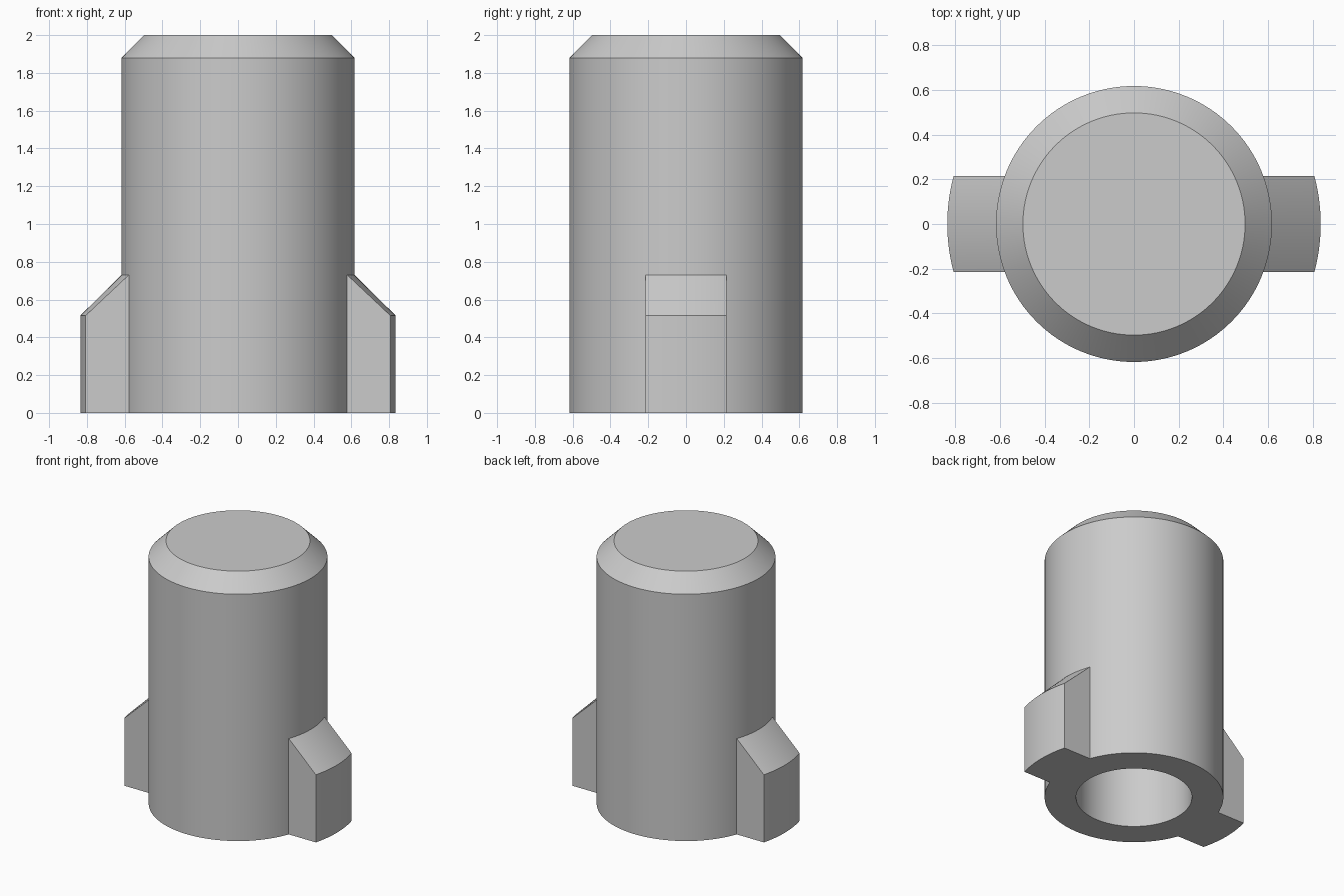
import bpy, bmesh, math

cube = bpy.data.objects.get("Cube")
if cube:
    bpy.data.objects.remove(cube, do_unlink=True)

BODY_R, BORE_R, LUG_R = 0.617, 0.40, 0.835
LUG_HALF, LUG_STEPS = 0.215, 16
SEGMENTS = 128

grey = bpy.data.materials.new("plain_grey")
grey.use_nodes = True
colour = (0.6, 0.6, 0.6, 1)
grey.diffuse_color = colour
grey.node_tree.nodes["Principled BSDF"].inputs["Base Color"].default_value = colour


def finish(name, bm):
    bmesh.ops.recalc_face_normals(bm, faces=bm.faces)
    mesh = bpy.data.meshes.new(name)
    bm.to_mesh(mesh)
    bm.free()
    mesh.materials.append(grey)
    obj = bpy.data.objects.new(name, mesh)
    bpy.context.collection.objects.link(obj)
    bpy.ops.object.select_all(action="DESELECT")
    obj.select_set(True)
    bpy.context.view_layer.objects.active = obj
    bpy.ops.object.shade_smooth_by_angle(angle=math.radians(30))


# Chamfered cylinder with a blind bore, turned from one profile
def make_body():
    profile = [(0.497, 2), (BODY_R, 1.88), (BODY_R, 0), (BORE_R, 0), (BORE_R, 1.6)]
    bm = bmesh.new()
    rings = []
    for r, z in profile:
        angles = [math.tau * i / SEGMENTS for i in range(SEGMENTS)]
        rings.append([bm.verts.new((r * math.cos(a), r * math.sin(a), z)) for a in angles])
    for upper, lower in zip(rings, rings[1:]):
        for i in range(SEGMENTS):
            j = (i + 1) % SEGMENTS
            bm.faces.new((upper[i], lower[i], lower[j], upper[j]))
    bm.faces.new(rings[0])
    bm.faces.new(rings[-1])
    finish("body", bm)


# Parallel-sided lug with a rounded outer wall and conical top
def make_lug(name, side):
    section = [(BODY_R - 0.002, 0), (LUG_R, 0), (LUG_R, 0.515), (BODY_R - 0.002, 0.732)]
    bm = bmesh.new()
    rows = []
    for i in range(LUG_STEPS + 1):
        y = LUG_HALF * (2 * i / LUG_STEPS - 1)
        rows.append([bm.verts.new((side * math.sqrt(r * r - y * y), y, z)) for r, z in section])
    for a, b in zip(rows, rows[1:]):
        for k in range(4):
            n = (k + 1) % 4
            bm.faces.new((a[k], a[n], b[n], b[k]))
    bm.faces.new(rows[0])
    bm.faces.new(rows[-1])
    finish(name, bm)


make_body()
make_lug("left_lug", 1)
make_lug("right_lug", -1)
